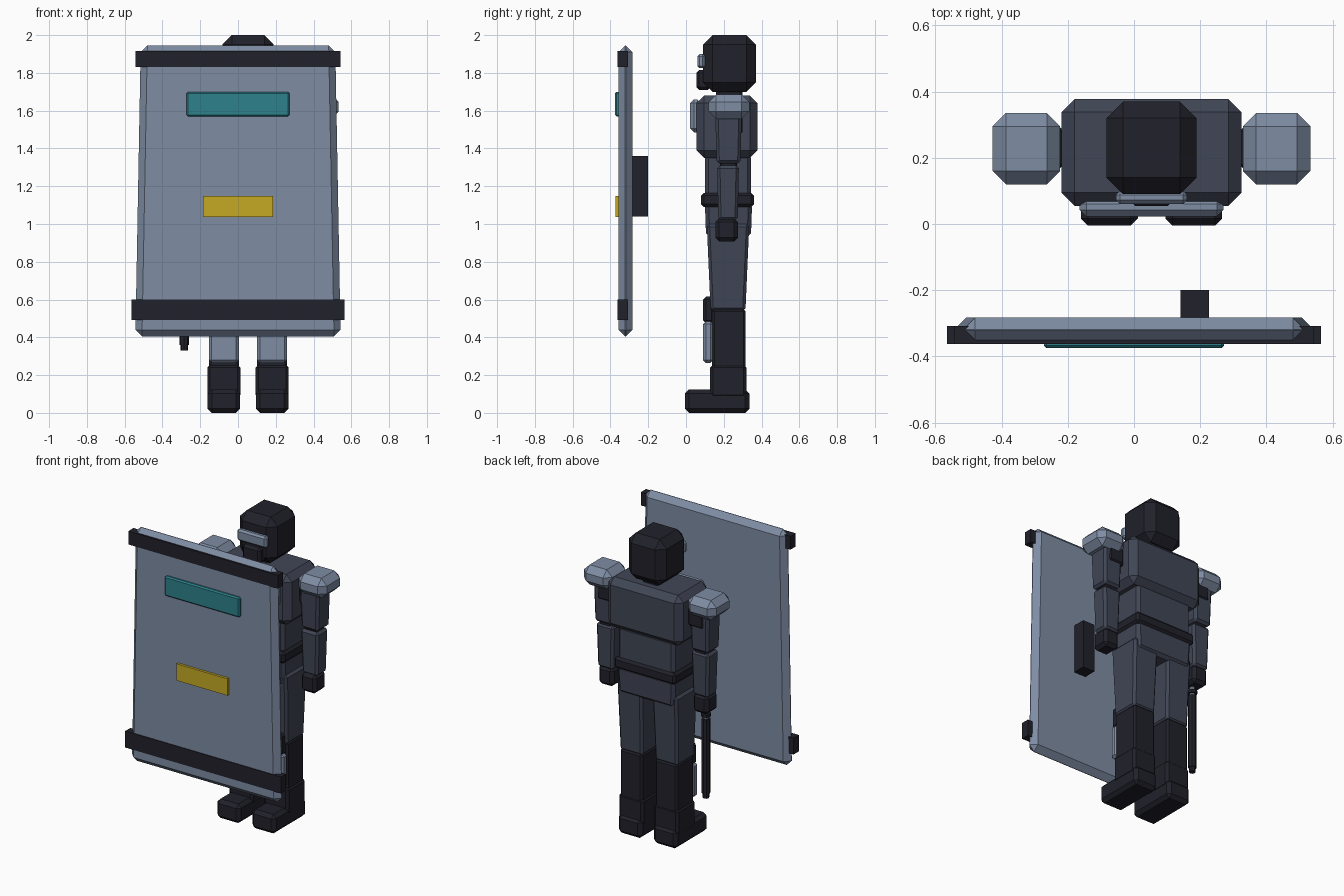
import bpy
import bmesh

if "Cube" in bpy.data.objects:
    bpy.data.objects.remove(bpy.data.objects["Cube"])


def material(name, rgb):
    mat = bpy.data.materials.new(name)
    mat.use_nodes = True
    mat.diffuse_color = (*rgb, 1)
    mat.node_tree.nodes["Principled BSDF"].inputs["Base Color"].default_value = (*rgb, 1)
    return mat


SLATE = material("slate armour", (0.21, 0.265, 0.37))
NAVY = material("navy cloth", (0.052, 0.061, 0.092))
BLACK = material("black rubber", (0.015, 0.015, 0.024))
TEAL = material("teal glass", (0.026, 0.22, 0.265))
YELLOW = material("yellow plate", (0.56, 0.40, 0.017))

CX = 0.053  # body centre line


def block(name, mat, x, y, z, bevel=0.015, taper=(1, 1)):
    """Chamfered box from x, y, z ranges; taper scales the bottom face in x and y."""
    mid = [(r[0] + r[1]) / 2 for r in (x, y, z)]
    size = [r[1] - r[0] for r in (x, y, z)]
    bm = bmesh.new()
    bmesh.ops.create_cube(bm, size=1)
    for v in bm.verts:
        if v.co.z < 0:
            v.co.x *= taper[0]
            v.co.y *= taper[1]
        v.co = [v.co[i] * size[i] for i in range(3)]
    if bevel:
        bmesh.ops.bevel(bm, geom=bm.edges[:], offset=bevel, segments=1,
                        affect='EDGES', clamp_overlap=True)
    return finish(name, mat, bm, mid)


def finish(name, mat, bm, location):
    bmesh.ops.recalc_face_normals(bm, faces=bm.faces[:])
    mesh = bpy.data.meshes.new(name)
    bm.to_mesh(mesh)
    bm.free()
    mesh.materials.append(mat)
    obj = bpy.data.objects.new(name, mesh)
    obj.location = location
    bpy.context.collection.objects.link(obj)
    return obj


def centred(name, mat, half, y, z, **kw):
    return block(name, mat, (CX - half, CX + half), y, z, **kw)


def pair(name, mat, offset, half, y, z, **kw):
    for side, sign in (("left", 1), ("right", -1)):
        c = CX + sign * offset
        block(f"{side}_{name}", mat, (c - half, c + half), y, z, **kw)


def rod(name, mat, x, y, z, radius, sides=8):
    bm = bmesh.new()
    bmesh.ops.create_cone(bm, cap_ends=True, segments=sides, radius1=radius,
                          radius2=radius, depth=z[1] - z[0])
    return finish(name, mat, bm, (x, y, (z[0] + z[1]) / 2))


# Head
centred("helmet", BLACK, 0.136, (0.09, 0.37), (1.70, 2.0), bevel=0.05)
centred("visor", SLATE, 0.107, (0.06, 0.10), (1.825, 1.90), bevel=0.012)
centred("mouth_guard", BLACK, 0.065, (0.055, 0.13), (1.71, 1.815), bevel=0.015)
centred("neck", BLACK, 0.06, (0.16, 0.30), (1.62, 1.74))

# Torso
centred("chest", NAVY, 0.272, (0.055, 0.378), (1.35, 1.68), bevel=0.04)
centred("chest_plate", SLATE, 0.217, (0.022, 0.08), (1.485, 1.66), bevel=0.02)
centred("abdomen", NAVY, 0.205, (0.10, 0.345), (1.10, 1.37), bevel=0.02)
centred("belt", BLACK, 0.222, (0.08, 0.36), (1.09, 1.165), bevel=0.015)
centred("pelvis", NAVY, 0.21, (0.10, 0.35), (0.93, 1.11), bevel=0.02, taper=(0.96, 0.95))

# Arms
pair("shoulder_joint", BLACK, 0.33, 0.065, (0.16, 0.30), (1.47, 1.60), bevel=0.02)
pair("shoulder_pad", SLATE, 0.378, 0.102, (0.12, 0.335), (1.555, 1.685), bevel=0.04)
pair("upper_arm", NAVY, 0.35, 0.068, (0.155, 0.295), (1.32, 1.58), taper=(0.92, 0.9))
pair("elbow", BLACK, 0.345, 0.045, (0.18, 0.27), (1.27, 1.35), bevel=0.01)
pair("forearm", NAVY, 0.345, 0.064, (0.165, 0.28), (1.02, 1.31), taper=(0.88, 0.9))
pair("hand", BLACK, 0.343, 0.055, (0.155, 0.275), (0.908, 1.03), bevel=0.02)

# Legs
pair("thigh", NAVY, 0.1275, 0.092, (0.11, 0.335), (0.54, 1.0), taper=(0.9, 0.82))
pair("shin", BLACK, 0.1275, 0.08, (0.138, 0.316), (0.23, 0.55), bevel=0.012)
pair("knee_pad", BLACK, 0.1275, 0.07, (0.09, 0.15), (0.475, 0.615))
pair("shin_guard", SLATE, 0.1275, 0.08, (0.09, 0.145), (0.265, 0.485))
pair("boot_cuff", BLACK, 0.1275, 0.088, (0.128, 0.32), (0.08, 0.255))
pair("boot_foot", BLACK, 0.1275, 0.086, (-0.005, 0.335), (0.0, 0.125), bevel=0.022)

# Baton held in the right hand
rod("baton_grip", SLATE, -0.285, 0.2, (0.84, 0.95), 0.017)
rod("baton_guard", BLACK, -0.285, 0.2, (0.865, 0.885), 0.03)
rod("baton_rod", BLACK, -0.285, 0.2, (0.36, 0.85), 0.026)
rod("baton_tip", BLACK, -0.285, 0.2, (0.33, 0.37), 0.02)

# Shield: trapezoid panel whose edges come to a ridge
block("shield_panel", SLATE, (-0.515, 0.515), (-0.357, -0.283), (0.405, 1.945),
      bevel=0.035, taper=(1.055, 1))
block("shield_top_bar", BLACK, (-0.543, 0.543), (-0.362, -0.308), (1.83, 1.917), bevel=0)
block("shield_bottom_bar", BLACK, (-0.565, 0.565), (-0.362, -0.308), (0.492, 0.6), bevel=0)
block("shield_window", TEAL, (-0.272, 0.272), (-0.375, -0.345), (1.57, 1.70), bevel=0.008)
block("shield_plate", YELLOW, (-0.185, 0.185), (-0.373, -0.345), (1.037, 1.147), bevel=0)
block("shield_handle", BLACK, (0.14, 0.226), (-0.29, -0.2), (1.04, 1.36), bevel=0)
